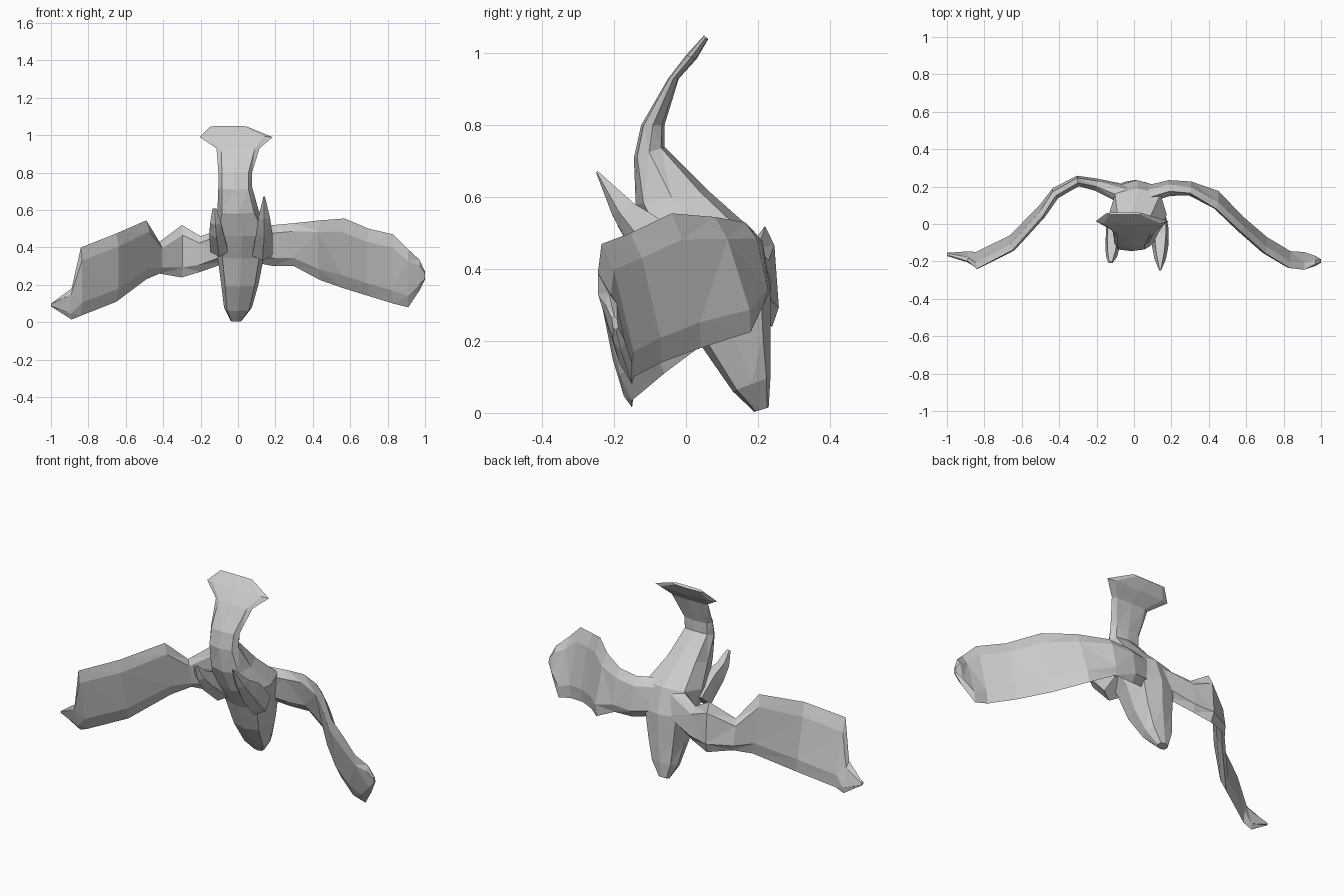
import bpy, bmesh, math
from mathutils import Vector as V

cube = bpy.data.objects.get("Cube")
if cube:
    bpy.data.objects.remove(cube)

grey = bpy.data.materials.new("stone grey")
grey.use_nodes = True
colour = (0.6, 0.6, 0.6, 1)
grey.diffuse_color = colour
grey.node_tree.nodes["Principled BSDF"].inputs["Base Color"].default_value = colour


def full(s):
    """Push a ring outward towards a rounded box."""
    return math.copysign(abs(s) ** .7, s) if abs(s) > 1e-6 else 0


def loft(name, sections, sides):
    """Skin rings given as (centre, half axis, half axis)."""
    bm = bmesh.new()
    rings = []
    for c, a, b in sections:
        angles = [2 * math.pi * i / sides for i in range(sides)]
        rings.append([bm.verts.new(c + a * full(math.cos(t)) + b * full(math.sin(t)))
                      for t in angles])
    for r, s in zip(rings, rings[1:]):
        for i in range(sides):
            j = (i + 1) % sides
            bm.faces.new((r[i], r[j], s[j], s[i]))
    bm.faces.new(rings[0])
    bm.faces.new(rings[-1])
    bmesh.ops.triangulate(bm, faces=bm.faces[:])
    bmesh.ops.recalc_face_normals(bm, faces=bm.faces[:])
    mesh = bpy.data.meshes.new(name)
    bm.to_mesh(mesh)
    bm.free()
    mesh.materials.append(grey)
    bpy.context.collection.objects.link(bpy.data.objects.new(name, mesh))


def trunk(name, rows, sides=8):
    """Rows: front y, front z, back y, back z, centre x, half width."""
    sections = []
    for fy, fz, by, bz, x, w in rows:
        front, back = V((x, fy, fz)), V((x, by, bz))
        sections.append(((front + back) / 2, (front - back) / 2, V((w, 0, 0))))
    loft(name, sections, sides)


def wing(name, rows):
    """Rows: x, top y, top z, bottom y, bottom z, half thickness."""
    sections = []
    for i, (x, ty, tz, by, bz, t) in enumerate(rows):
        p, q = rows[max(i - 1, 0)], rows[min(i + 1, len(rows) - 1)]
        along = V((q[0] - p[0], (q[1] + q[3] - p[1] - p[3]) / 2, 0)).normalized()
        top, low = V((x, ty, tz)), V((x, by, bz))
        sections.append(((top + low) / 2, (top - low) / 2, V((-along.y, along.x, 0)) * t))
    loft(name, sections, 6)


# Raised fan tail flowing into the broad back, then the lowered head
trunk("body_tail_and_head", [
    (.05, 1.05, .062, 1.04, -.05, .1),
    (0, .995, .03, .985, -.01, .195),
    (-.05, .93, -.02, .93, 0, .115),
    (-.125, .8, -.06, .8, -.015, .09),
    (-.145, .71, -.06, .74, -.015, .09),
    (-.14, .58, .06, .62, 0, .11),
    (-.09, .46, .19, .505, .02, .155),
    (-.02, .34, .235, .37, .015, .125),
    (.04, .19, .235, .22, .01, .1),
    (.13, .06, .235, .1, 0, .075),
    (.19, .003, .23, .015, -.01, .03),
])

# Outstretched left wing
wing("left_wing", [
    (.04, .13, .53, .17, .33, .04),
    (.19, .175, .52, .21, .3, .035),
    (.3, .165, .53, .215, .3, .025),
    (.44, .08, .545, .18, .225, .022),
    (.57, -.04, .555, .04, .18, .022),
    (.7, -.155, .5, -.07, .14, .022),
    (.83, -.235, .47, -.145, .1, .02),
    (.91, -.245, .39, -.15, .08, .02),
    (.97, -.215, .335, -.18, .17, .018),
    (1, -.2, .27, -.195, .23, .008),
])

# Bent right wing with a pointed tip
wing("right_wing", [
    (-.03, .13, .52, .17, .33, .05),
    (-.2, .2, .46, .22, .27, .03),
    (-.3, .22, .52, .24, .24, .025),
    (-.42, .15, .43, .18, .26, .025),
    (-.49, .04, .545, .1, .23, .022),
    (-.65, -.14, .475, -.06, .11, .022),
    (-.84, -.24, .4, -.15, .035, .02),
    (-.89, -.2, .18, -.15, .015, .015),
    (-1, -.165, .1, -.16, .085, .008),
])

# Forward claws, the left one longer
trunk("left_foot", [
    (-.04, .33, .06, .42, .13, .055),
    (-.15, .45, -.04, .53, .14, .045),
    (-.205, .55, -.14, .585, .14, .032),
    (-.25, .668, -.245, .673, .14, .005),
], 5)
trunk("right_foot", [
    (-.04, .35, .06, .44, -.1, .05),
    (-.15, .45, -.05, .53, -.115, .04),
    (-.19, .52, -.14, .56, -.12, .03),
    (-.21, .605, -.2, .61, -.125, .012),
], 5)
